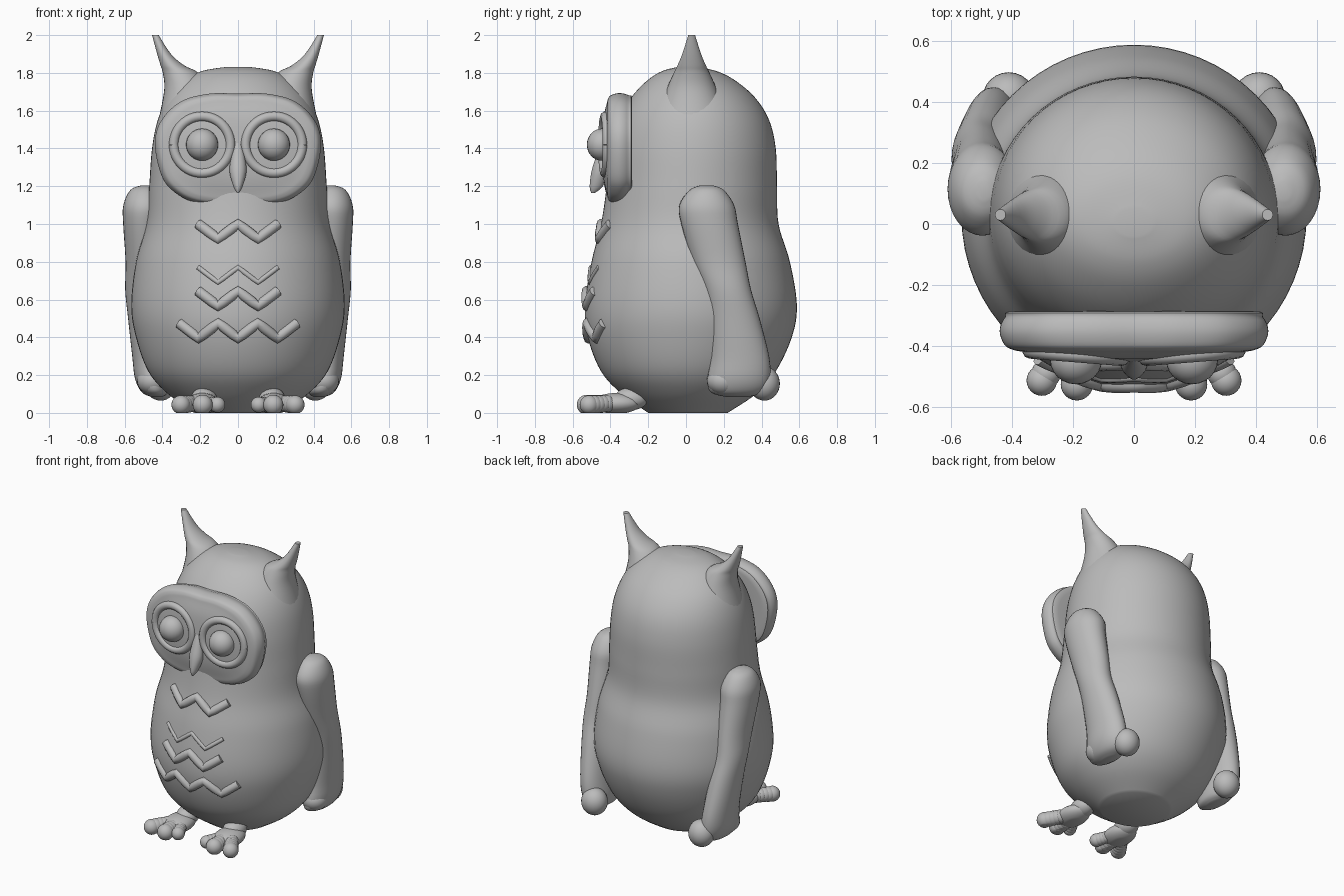
import bpy, bmesh, math
from mathutils import Vector

cube = bpy.data.objects.get("Cube")
if cube:
    bpy.data.objects.remove(cube)

clay = bpy.data.materials.new("grey_clay")
clay.use_nodes = True
GREY = (0.5, 0.5, 0.5, 1)
clay.diffuse_color = GREY
clay.node_tree.nodes["Principled BSDF"].inputs["Base Color"].default_value = GREY


def spline(rows, steps):
    """Catmull-Rom interpolation through rows of equal length."""
    out = []
    for i in range(len(rows) - 1):
        a, b, c, d = (rows[max(i - 1, 0)], rows[i], rows[i + 1], rows[min(i + 2, len(rows) - 1)])
        for s in range(steps):
            t = s / steps
            out.append([0.5 * (2 * q + (r - p) * t + (2 * p - 5 * q + 4 * r - u) * t * t
                        + (3 * q - p - 3 * r + u) * t ** 3) for p, q, r, u in zip(a, b, c, d)])
    return out + [list(rows[-1])]


def finish(name, bm, angle=50):
    bmesh.ops.recalc_face_normals(bm, faces=bm.faces)
    mesh = bpy.data.meshes.new(name)
    bm.to_mesh(mesh)
    bm.free()
    mesh.materials.append(clay)
    obj = bpy.data.objects.new(name, mesh)
    bpy.context.collection.objects.link(obj)
    bpy.ops.object.select_all(action='DESELECT')
    obj.select_set(True)
    bpy.context.view_layer.objects.active = obj
    bpy.ops.object.shade_smooth_by_angle(angle=math.radians(angle))
    return obj


def skin(bm, rings):
    """Bridge closed rings of points and cap both ends."""
    loops = [[bm.verts.new(p) for p in ring] for ring in rings]
    n = len(loops[0])
    for a, b in zip(loops, loops[1:]):
        for i in range(n):
            bm.faces.new((a[i], a[(i + 1) % n], b[(i + 1) % n], b[i]))
    bm.faces.new(loops[0])
    bm.faces.new(loops[-1])


def loft(name, sections, steps=5, sides=48):
    """Horizontal ellipses given as z, centre x, centre y, radius x, radius y."""
    bm = bmesh.new()
    angles = [math.tau * i / sides for i in range(sides)]
    skin(bm, [[(cx + rx * math.cos(a), cy + ry * math.sin(a), z) for a in angles]
              for z, cx, cy, rx, ry in spline(sections, steps)])
    return finish(name, bm)


def ball(bm, centre, size):
    made = bmesh.ops.create_uvsphere(bm, u_segments=24, v_segments=16, radius=1)["verts"]
    for v in made:
        v.co = Vector(centre) + Vector(a * b for a, b in zip(v.co, size))


def tube(name, points, radius):
    curve = bpy.data.curves.new(name, 'CURVE')
    curve.dimensions = '3D'
    curve.bevel_depth = radius
    curve.bevel_resolution = 3
    curve.use_fill_caps = True
    line = curve.splines.new('POLY')
    line.points.add(len(points) - 1)
    for p, co in zip(line.points, points):
        p.co = (*co, 1)
    curve.materials.append(clay)
    obj = bpy.data.objects.new(name, curve)
    bpy.context.collection.objects.link(obj)
    bpy.ops.object.select_all(action='DESELECT')
    obj.select_set(True)
    bpy.context.view_layer.objects.active = obj
    bpy.ops.object.convert(target='MESH')
    bpy.ops.object.shade_smooth_by_angle(angle=math.radians(50))


# Body and head: z, half width, front y, back y
PROFILE = [(0, .22, -.2, .22), (.1, .37, -.34, .37), (.22, .475, -.45, .475),
           (.4, .54, -.52, .56), (.57, .565, -.535, .587), (.8, .54, -.5, .55),
           (1, .485, -.45, .49), (1.2, .47, -.42, .482), (1.4, .455, -.40, .475),
           (1.55, .425, -.36, .44), (1.67, .37, -.29, .365), (1.76, .285, -.205, .26),
           (1.81, .19, -.125, .16), (1.832, .06, -.04, .05)]
BODY = [(z, 0, (f + b) / 2, w, (b - f) / 2) for z, w, f, b in PROFILE]
loft("body", BODY, 6, 64)
DENSE = spline(BODY, 24)


def chest_y(x, z):
    _, _, cy, rx, ry = min(DENSE, key=lambda s: abs(s[0] - z))
    return cy - ry * math.sqrt(1 - (x / rx) ** 2)


# Chest feather zigzags: top z, number of points, half width, thickness
for k, (top, count, half, thick) in enumerate([(1.0, 5, .21, .028), (.77, 5, .21, .014),
                                               (.645, 5, .21, .028), (.475, 7, .31, .028)]):
    corners = [(-half + 2 * half * i / (count - 1), top - .08 * (i % 2)) for i in range(count)]
    path = []
    for (x0, z0), (x1, z1) in zip(corners, corners[1:]):
        for s in range(4):
            path.append((x0 + (x1 - x0) * s / 4, z0 + (z1 - z0) * s / 4))
    path.append(corners[-1])
    tube(f"chest_zigzag_{k + 1}", [(x, chest_y(x, z) + .004, z) for x, z in path], thick)

# Face mask: rounded heart-like plate
half_outline = [(0, 1.69), (.15, 1.69), (.3, 1.65), (.405, 1.55), (.44, 1.43),
                (.41, 1.27), (.35, 1.18), (.23, 1.115), (0, 1.085)]
right = spline(half_outline, 6)
outline = right + [(-x, z) for x, z in right[-2:0:-1]]
rim = spline([(.02, -.3), (.86, -.285), (.96, -.305), (1, -.35), (.965, -.395),
              (.9, -.412), (.8, -.42), (.5, -.44), (.02, -.45)], 4)
bm = bmesh.new()
skin(bm, [[(x * s, y, 1.41 + (z - 1.41) * s) for x, z in outline] for s, y in rim])
finish("face_mask", bm)

# Beak: ridge running down from the brow to a pointed tip
loft("beak", [(1.165, 0, -.492, .006, .01), (1.2, 0, -.475, .025, .035),
              (1.28, 0, -.455, .045, .045), (1.36, 0, -.445, .035, .03),
              (1.43, 0, -.43, .02, .02)], 4, 24)

for side, label in ((1, "left"), (-1, "right")):
    # Eye and the raised ring around it
    bm = bmesh.new()
    ball(bm, (side * .19, -.445, 1.42), (.085, .08, .085))
    finish(f"{label}_eye", bm)
    ring = [math.tau * i / 48 for i in range(49)]
    tube(f"{label}_eye_ring",
         [(side * (.19 + .15 * math.cos(a)), -.427 + .012 * math.cos(a), 1.42 + .15 * math.sin(a))
          for a in ring], .026)

    # Ear tuft flaring into the head
    loft(f"{label}_ear", [(z, side * (o + i) / 2, .03, (o - i) / 2, d) for z, o, i, d in
         [(1.45, .445, .2, .2), (1.6, .41, .15, .17), (1.72, .39, .16, .13),
          (1.8, .398, .21, .095), (1.84, .41, .285, .075), (1.9, .428, .355, .05),
          (2, .455, .42, .018)]], 4, 32)

    # Wing: shoulder, narrow elbow, broad tip
    loft(f"{label}_wing", [(z, side * x, y, rx, ry) for z, x, y, rx, ry in
         [(1.205, .49, .11, .02, .03), (1.18, .495, .11, .075, .09), (1.1, .495, .11, .112, .145),
          (1, .5, .125, .108, .15), (.8, .5, .175, .095, .14), (.65, .505, .22, .092, .125),
          (.5, .49, .255, .092, .135), (.3, .47, .285, .09, .155), (.18, .455, .28, .09, .165),
          (.11, .44, .27, .07, .14), (.085, .43, .27, .03, .06)]], 4, 32)
    bm = bmesh.new()
    ball(bm, (side * .41, .415, .155), (.085, .082, .09))
    ball(bm, (side * .45, .2, .17), (.085, .09, .075))
    finish(f"{label}_wing_tip", bm)

    # Foot: ankle, pad and three toes, cut flat underneath
    bm = bmesh.new()
    ball(bm, (side * .18, -.29, .075), (.07, .09, .06))
    ball(bm, (side * .19, -.37, .05), (.09, .13, .055))
    for heading, length, radius in ((-.42, .19, .042), (0, .2, .053), (.55, .22, .05)):
        for s in range(9):
            reach = length * s / 8
            ball(bm, (side * (.187 + reach * math.sin(heading)),
                      -.325 - reach * math.cos(heading), .055 - .012 * s / 8),
                 (radius * (.85 + .15 * (s / 8) ** 2),) * 3)
    bmesh.ops.bisect_plane(bm, geom=bm.verts[:] + bm.edges[:] + bm.faces[:],
                           plane_co=(0, 0, 0), plane_no=(0, 0, 1), clear_inner=True)
    rims = [e for e in bm.edges if e.is_boundary]
    bmesh.ops.holes_fill(bm, edges=rims, sides=0)
    finish(f"{label}_foot", bm)
